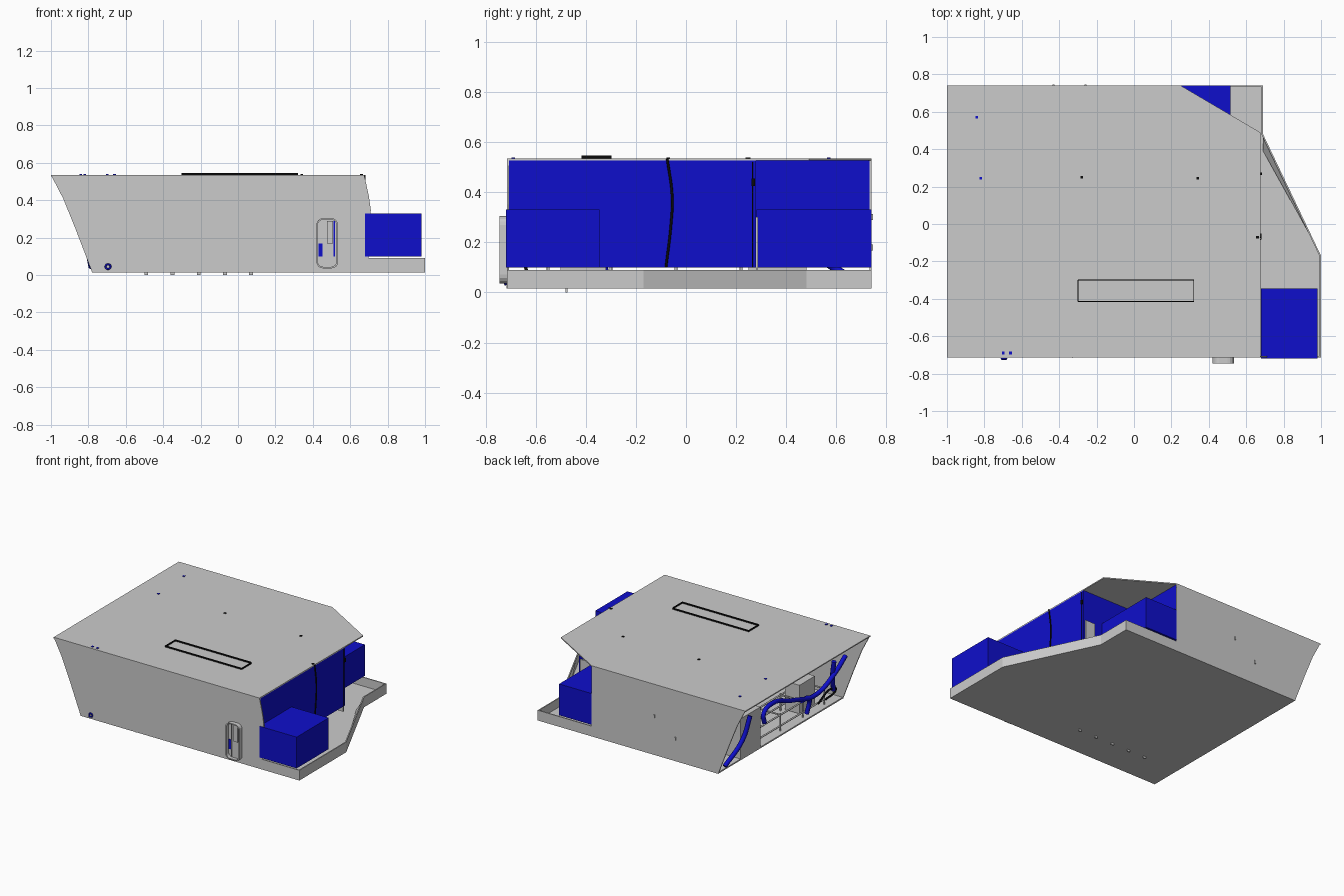
import bpy, bmesh, math
from mathutils import Vector

cube = bpy.data.objects.get("Cube")
if cube:
    bpy.data.objects.remove(cube, do_unlink=True)


def material(name, rgb):
    m = bpy.data.materials.new(name)
    m.use_nodes = True
    m.diffuse_color = (*rgb, 1)
    m.node_tree.nodes["Principled BSDF"].inputs["Base Color"].default_value = (*rgb, 1)
    return m


GRAY = material("light gray", (0.6, 0.6, 0.6))
BLUE = material("deep blue", (0.0045, 0.0045, 0.6))
BLACK = material("black", (0.003, 0.003, 0.003))


def finish(name, bm, mat, fix=True):
    if fix:
        bmesh.ops.recalc_face_normals(bm, faces=bm.faces)
    mesh = bpy.data.meshes.new(name)
    bm.to_mesh(mesh)
    bm.free()
    mesh.materials.append(mat)
    ob = bpy.data.objects.new(name, mesh)
    bpy.context.collection.objects.link(ob)
    return ob


def prism(name, outline, axis, lo, hi, mat):
    """Extrude a flat outline along one axis."""
    def place(p, d):
        return {"x": (d, p[0], p[1]), "y": (p[0], d, p[1]), "z": (p[0], p[1], d)}[axis]
    bm = bmesh.new()
    a = [bm.verts.new(place(p, lo)) for p in outline]
    b = [bm.verts.new(place(p, hi)) for p in outline]
    n = len(a)
    bm.faces.new(a)
    bm.faces.new(b[::-1])
    for i in range(n):
        j = (i + 1) % n
        bm.faces.new((a[i], a[j], b[j], b[i]))
    return finish(name, bm, mat)


def box(name, x, y, z, mat):
    return prism(name, [(x[0], y[0]), (x[1], y[0]), (x[1], y[1]), (x[0], y[1])], "z", z[0], z[1], mat)


def pipe(name, points, radius, mat, cyclic=False):
    cu = bpy.data.curves.new(name, "CURVE")
    cu.dimensions = "3D"
    cu.bevel_depth = radius
    cu.bevel_resolution = 2
    cu.resolution_u = 6
    cu.use_fill_caps = True
    sp = cu.splines.new("BEZIER")
    sp.bezier_points.add(len(points) - 1)
    for bp, p in zip(sp.bezier_points, points):
        bp.co = p
        bp.handle_left_type = bp.handle_right_type = "AUTO"
    sp.use_cyclic_u = cyclic
    cu.materials.append(mat)
    ob = bpy.data.objects.new(name, cu)
    bpy.context.collection.objects.link(ob)
    return ob


def stadium(cx, cz, hw, hh, r):
    pts = []
    for k, (sx, sz) in enumerate([(1, 1), (-1, 1), (-1, -1), (1, -1)]):
        for s in range(5):
            a = math.radians(90 * k + 22.5 * s)
            pts.append((cx + sx * (hw - r) + r * math.cos(a), cz + sz * (hh - r) + r * math.sin(a)))
    return pts


FRONT, BACK, LOW, TOP = -0.715, 0.74, 0.015, 0.535

# Base tray: floor and raised rim around the stepped end
deck = [(-0.78, FRONT), (1, FRONT), (1, -0.17), (0.69, 0.48), (0.69, BACK), (-0.78, BACK)]
prism("tray_floor", deck, "z", LOW, 0.025, GRAY)
rim = [(0.67, FRONT), *deck[1:5], (0.25, BACK)]
inner = [(0.67, FRONT + 0.008), (0.992, FRONT + 0.008), (0.992, -0.172),
         (0.682, 0.478), (0.682, BACK - 0.008), (0.25, BACK - 0.008)]
for i in range(len(rim) - 1):
    prism("tray_rim", [rim[i], rim[i + 1], inner[i + 1], inner[i]], "z", LOW, 0.09, GRAY)
bm = bmesh.new()
bm.faces.new([bm.verts.new(p) for p in [(0.69, 0.48, 0.088), (1, -0.17, 0.088), (0.69, 0.39, 0.03)]])
bm.normal_update()
for f in bm.faces:
    if f.normal.z > 0:
        f.normal_flip()
finish("tray_gusset", bm, GRAY, fix=False)

# Roof with clipped rear corner
roof = [(-1, FRONT), (0.675, FRONT), (0.675, 0.49), (0.25, BACK), (-1, BACK)]
prism("roof", roof, "z", TOP - 0.008, TOP, GRAY)

# Side walls with a raked, slightly bowed open end
rake = [(-1, TOP), (-0.935, 0.41), (-0.87, 0.25), (-0.78, LOW)]
prism("front_wall", rake + [(0.675, LOW), (0.7, 0.1), (0.71, 0.35), (0.7, 0.42), (0.675, TOP)],
      "y", FRONT, FRONT + 0.008, GRAY)
prism("back_wall", rake + [(0.25, LOW), (0.25, TOP)], "y", BACK - 0.008, BACK, GRAY)

# Blue bulkheads around the rear recess
box("end_bulkhead", (0.665, 0.675), (FRONT + 0.008, 0.28), (0.1, TOP - 0.008), BLUE)
box("recess_side_wall", (0.25, 0.67), (0.272, 0.28), (0.1, TOP - 0.008), BLUE)
box("recess_end_wall", (0.242, 0.25), (0.28, BACK - 0.004), (0.1, TOP - 0.008), BLUE)
box("recess_panel", (0.58, 0.66), (0.28, 0.288), (0.05, 0.3), GRAY)

# Storage boxes standing in the tray
box("front_storage_box", (0.678, 0.98), (-0.718, -0.345), (0.1, 0.33), BLUE)
box("rear_storage_box", (0.252, 0.515), (0.282, BACK), (0.1, 0.33), BLUE)

# Projecting rounded hatch in the front wall
outer = stadium(0.477, 0.17, 0.058, 0.134, 0.035)
inside = stadium(0.477, 0.17, 0.050, 0.126, 0.029)
bm = bmesh.new()
rings = []
for pts, y in [(outer, FRONT), (outer, -0.745), (inside, -0.745), (inside, FRONT - 0.004)]:
    rings.append([bm.verts.new((x, y, z)) for x, z in pts])
for a, b in zip(rings, rings[1:]):
    for i in range(len(a)):
        j = (i + 1) % len(a)
        bm.faces.new((a[i], a[j], b[j], b[i]))
bm.faces.new(rings[-1])
finish("hatch_frame", bm, GRAY)
y_plate = (FRONT - 0.009, FRONT - 0.003)
box("hatch_blue_panel", (0.43, 0.452), y_plate, (0.1, 0.17), BLUE)
box("hatch_blue_strip", (0.51, 0.518), y_plate, (0.1, 0.29), BLUE)
box("hatch_latch", (0.477, 0.508), (FRONT - 0.018, FRONT - 0.003), (0.17, 0.29), GRAY)
box("hatch_mullion", (0.452, 0.456), (FRONT - 0.012, FRONT - 0.003), (0.05, 0.29), GRAY)

# Upright rectangular seal on the roof
for y in (-0.415, -0.3):
    box("roof_seal_long", (-0.3, 0.32), (y - 0.002, y + 0.002), (TOP, 0.546), BLACK)
for x in (-0.3, 0.32):
    box("roof_seal_short", (x - 0.002, x + 0.002), (-0.415, -0.3), (TOP, 0.546), BLACK)

# Small roof fittings
for x, y, mat in [(0.34, 0.245, BLACK), (0.66, -0.07, BLACK), (-0.28, 0.25, BLACK),
                  (-0.84, 0.57, BLUE), (-0.82, 0.245, BLUE), (-0.7, -0.69, BLUE), (-0.66, -0.69, BLUE)]:
    box("roof_fitting", (x - 0.007, x + 0.007), (y - 0.007, y + 0.007), (TOP - 0.004, TOP + 0.004), mat)

# Cables on the end bulkhead
pipe("bulkhead_cable", [(0.677, -0.075, 0.535), (0.677, -0.055, 0.38), (0.677, -0.06, 0.27),
                        (0.677, -0.08, 0.1)], 0.005, BLACK)
pipe("corner_cable", [(0.677, 0.265, 0.52), (0.677, 0.265, 0.1)], 0.002, BLACK)
box("cable_clip", (0.675, 0.684), (0.262, 0.276), (0.425, 0.455), BLACK)

# Front wall seam and ring fitting
box("wall_seam", (-0.332, -0.328), (FRONT - 0.002, FRONT), (LOW, 0.27), GRAY)
pipe("ring_fitting", [(-0.695 + 0.013 * math.cos(a), FRONT - 0.006, 0.045 + 0.013 * math.sin(a))
                      for a in (0, math.pi / 2, math.pi, 3 * math.pi / 2)], 0.005, BLUE, True)

# Back wall knobs and underside studs
for x, z in [(-0.43, 0.18), (-0.26, 0.3)]:
    box("back_knob", (x - 0.005, x + 0.005), (BACK, BACK + 0.006), (z - 0.012, z + 0.012), GRAY)
for i in range(5):
    x = -0.5 + 0.14 * i
    box("underside_stud", (x, x + 0.02), (-0.48, -0.472), (0, LOW), GRAY)

# Equipment behind the open raked end
box("equipment_cabinet", (-0.78, -0.6), (0.25, 0.48), (0.025, 0.32), GRAY)
for z in (0.06, 0.14):
    for x in (-0.74, -0.56):
        pipe("rack_rail", [(x, -0.55, z), (x, 0.22, z)], 0.006, GRAY)
for y in (-0.55, -0.3, -0.04, 0.22):
    for x in (-0.74, -0.56):
        pipe("rack_post", [(x, y, 0.025), (x, y, 0.15)], 0.006, GRAY)
    pipe("rack_cross_bar", [(-0.74, y, 0.14), (-0.56, y, 0.14)], 0.006, GRAY)
box("rack_unit", (-0.7, -0.58), (-0.5, -0.32), (0.03, 0.24), GRAY)

# Blue ducts and a black hose
pipe("upper_duct", [(-0.8, 0.23, 0.2), (-0.8, 0.24, 0.27), (-0.8, 0.16, 0.31), (-0.8, -0.1, 0.24),
                    (-0.8, -0.38, 0.18), (-0.82, -0.56, 0.27), (-0.83, -0.67, 0.36)], 0.016, BLUE)
pipe("drop_duct", [(-0.76, -0.32, 0.05), (-0.78, -0.32, 0.16), (-0.8, -0.2, 0.2)], 0.016, BLUE)
pipe("far_duct", [(-0.78, -0.6, 0.12), (-0.8, -0.56, 0.24), (-0.82, -0.55, 0.36)], 0.016, BLUE)
pipe("near_duct", [(-0.83, 0.44, 0.34), (-0.81, 0.5, 0.18), (-0.785, 0.67, 0.045)], 0.016, BLUE)
pipe("hose", [(-0.76, -0.45, 0.07), (-0.78, -0.55, 0.14), (-0.77, -0.64, 0.1), (-0.75, -0.55, 0.06)],
     0.007, BLACK)
